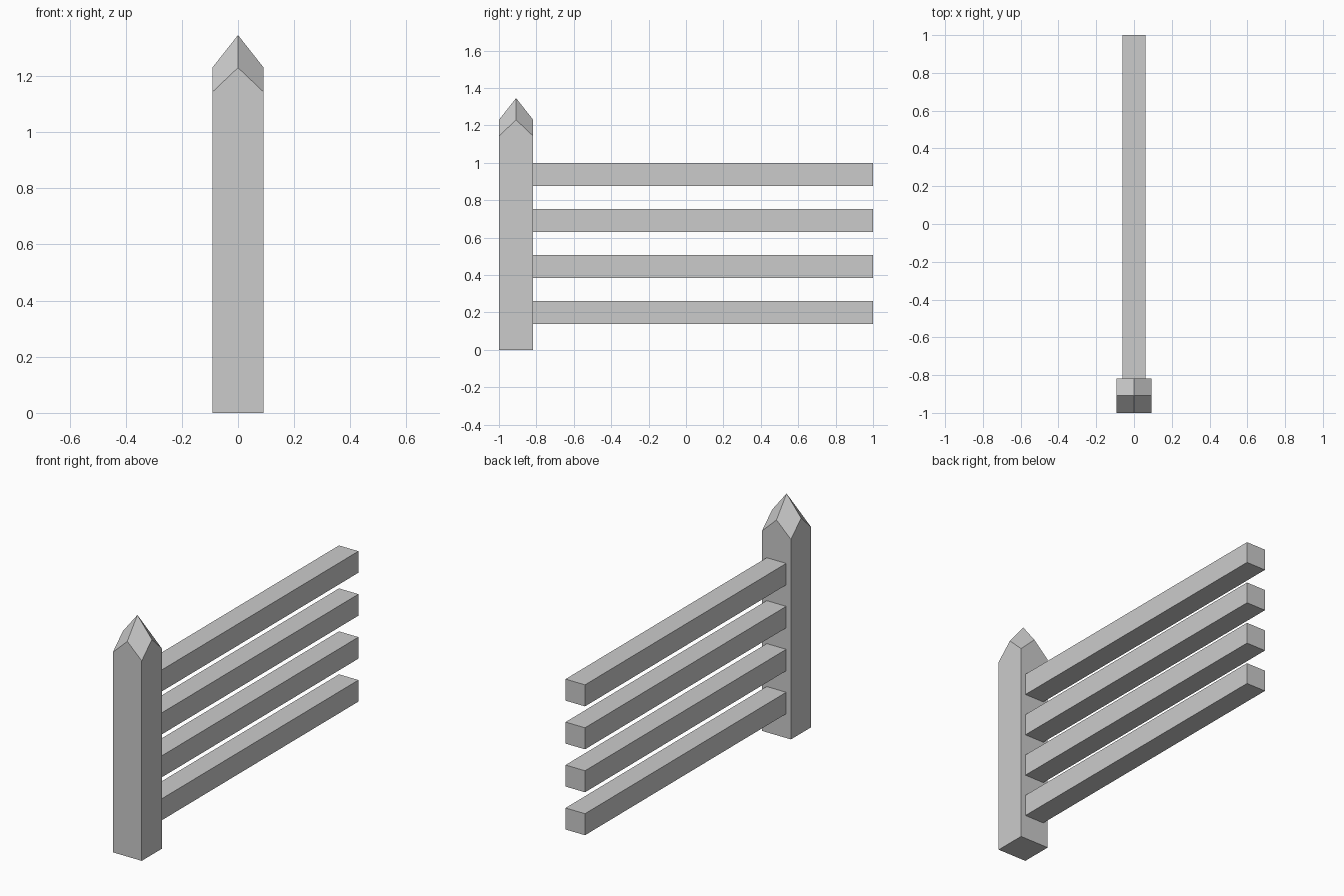
import bpy
import bmesh

cube = bpy.data.objects.get("Cube")
if cube:
    bpy.data.objects.remove(cube, do_unlink=True)

grey = bpy.data.materials.new("light grey")
grey.use_nodes = True
colour = (0.6, 0.6, 0.6, 1)
grey.diffuse_color = colour
grey.node_tree.nodes["Principled BSDF"].inputs["Base Color"].default_value = colour


def add_object(name, bm):
    bmesh.ops.recalc_face_normals(bm, faces=bm.faces)
    mesh = bpy.data.meshes.new(name)
    bm.to_mesh(mesh)
    bm.free()
    mesh.materials.append(grey)
    obj = bpy.data.objects.new(name, mesh)
    bpy.context.scene.collection.objects.link(obj)
    return obj


HALF = 0.0915           # half the post width
POST_Y = -1 + HALF      # post centre
CORNER_Z, MID_Z, TIP_Z = 1.143, 1.23, 1.346

# Square post: the top rim alternates low corners and raised side midpoints
bm = bmesh.new()
ring = [(-1, -1), (0, -1), (1, -1), (1, 0), (1, 1), (0, 1), (-1, 1), (-1, 0)]
rim = [bm.verts.new((x * HALF, POST_Y + y * HALF, CORNER_Z if x and y else MID_Z))
       for x, y in ring]
base = [bm.verts.new((x * HALF, POST_Y + y * HALF, 0)) for x, y in ring[::2]]
tip = bm.verts.new((0, POST_Y, TIP_Z))
bm.faces.new(base)
for i in range(4):
    a, b, c = rim[2 * i], rim[2 * i + 1], rim[(2 * i + 2) % 8]
    bm.faces.new((base[i], base[(i + 1) % 4], c, b, a))   # post side
    bm.faces.new((a, b, tip, rim[2 * i - 1]))             # kite facet of the point
add_object("post", bm)

# Four evenly spaced rails running back from the post
START = -1 + 2 * HALF
for i in range(4):
    bm = bmesh.new()
    bmesh.ops.create_cube(bm, size=1)
    bmesh.ops.scale(bm, vec=(0.123, 1 - START, 0.123), verts=bm.verts)
    bmesh.ops.translate(bm, vec=(0, (1 + START) / 2, 0.2 + 0.2455 * i), verts=bm.verts)
    add_object(f"rail_{i + 1}", bm)
